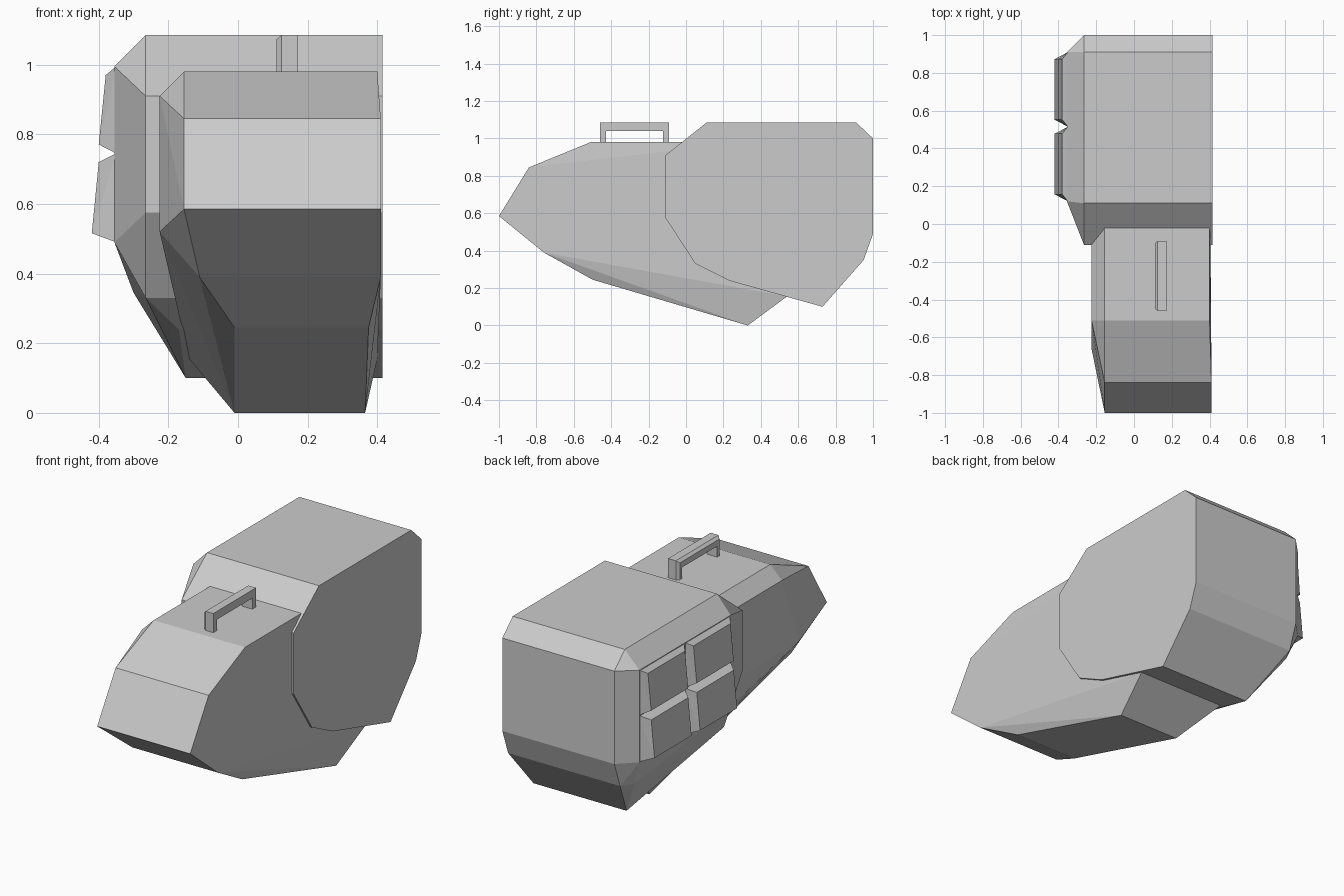
import bpy, bmesh

if "Cube" in bpy.data.objects:
    bpy.data.objects.remove(bpy.data.objects["Cube"])


def finish(bm, name):
    bmesh.ops.recalc_face_normals(bm, faces=bm.faces[:])
    mesh = bpy.data.meshes.new(name)
    bm.to_mesh(mesh)
    bm.free()
    obj = bpy.data.objects.new(name, mesh)
    bpy.context.collection.objects.link(obj)
    return obj


def hull(name, points):
    """Convex faceted block around the given corner points."""
    bm = bmesh.new()
    for p in points:
        bm.verts.new(p)
    res = bmesh.ops.convex_hull(bm, input=bm.verts[:])
    junk = [v for v in bm.verts if not v.link_faces]
    bmesh.ops.delete(bm, geom=junk, context='VERTS')
    bmesh.ops.dissolve_limit(bm, angle_limit=0.02, verts=bm.verts[:], edges=bm.edges[:])
    return finish(bm, name)


def at(x, pts):
    return [(x, y, z) for y, z in pts]


def loft(name, layers):
    """Skin through (x, profile) layers that share a point count, and cap both ends."""
    bm = bmesh.new()
    rings = [[bm.verts.new(p) for p in at(x, prof)] for x, prof in layers]
    n = len(rings[0])
    for a, b in zip(rings, rings[1:]):
        for i in range(n):
            bm.faces.new((a[i], a[(i + 1) % n], b[(i + 1) % n], b[i]))
    bm.faces.new(rings[0])
    bm.faces.new(rings[-1])
    return finish(bm, name)


# Rear block: flat right side, chamfered left side, tapered underside
upper = [(0.05, 0.33), (-0.11, 0.575), (-0.11, 0.91), (0.11, 1.085),
         (0.91, 1.085), (1.0, 1.0), (1.0, 0.49), (0.95, 0.35)]
lower = [(0.73, 0.10), (0.23, 0.24)]
hull("rear_block",
     at(0.415, upper + lower) + at(-0.265, upper)
     + [(-0.15, 0.73, 0.10), (-0.17, 0.23, 0.24)]
     + at(-0.355, [(0.12, 0.995), (0.91, 0.995), (0.91, 0.49), (0.12, 0.49)])
     + at(-0.30, [(0.88, 0.345)]))

# Front block: sloping nose, running back into the rear block
nose = [(-1.0, 0.585), (-0.84, 0.845)]
roof = [(-0.51, 0.98), (0.3, 0.98)]
keel = [(-0.50, 0.245), (0.33, 0.0)]
hull("front_block",
     at(0.41, nose + [(-0.76, 0.39)]) + at(0.40, roof + [(0.54, 0.155)])
     + at(-0.155, nose + roof)
     + at(-0.225, [(-0.51, 0.91), (-0.66, 0.52), (0.3, 0.91), (0.3, 0.52)])
     + at(-0.11, [(-0.76, 0.39)]) + at(-0.01, keel)
     + at(0.375, keel[:1]) + at(0.365, keel[1:])
     + at(-0.14, [(0.54, 0.155)]))

# Four raised side pads, leaning outward toward the bottom
for row, (z0, z1, x_low, x_high) in {"lower": (0.49, 0.745, -0.42, -0.40),
                                     "upper": (0.745, 0.995, -0.40, -0.38)}.items():
    for col, (y0, y1) in {"front": (0.12, 0.515), "back": (0.515, 0.91)}.items():
        a, b, c, d = y0 + 0.037, y1 - 0.037, z0 + 0.026, z1 - 0.025
        hull(f"side_pad_{row}_{col}",
             at(-0.35, [(y0, z0), (y1, z0), (y1, z1), (y0, z1)])
             + at(x_low, [(a, c), (b, c)]) + at(x_high, [(a, d), (b, d)]))

# Carry handle with a chamfered left edge


def handle_profile(inset):
    f, b, t = -0.46 + inset, -0.09 - inset, 1.085 - inset
    return [(f, 0.97), (f, t), (b, t), (b, 0.97),
            (-0.122, 0.97), (-0.122, 1.04), (-0.428, 1.04), (-0.428, 0.97)]


loft("handle", [(0.172, handle_profile(0)), (0.125, handle_profile(0)),
                (0.11, handle_profile(0.013))])
